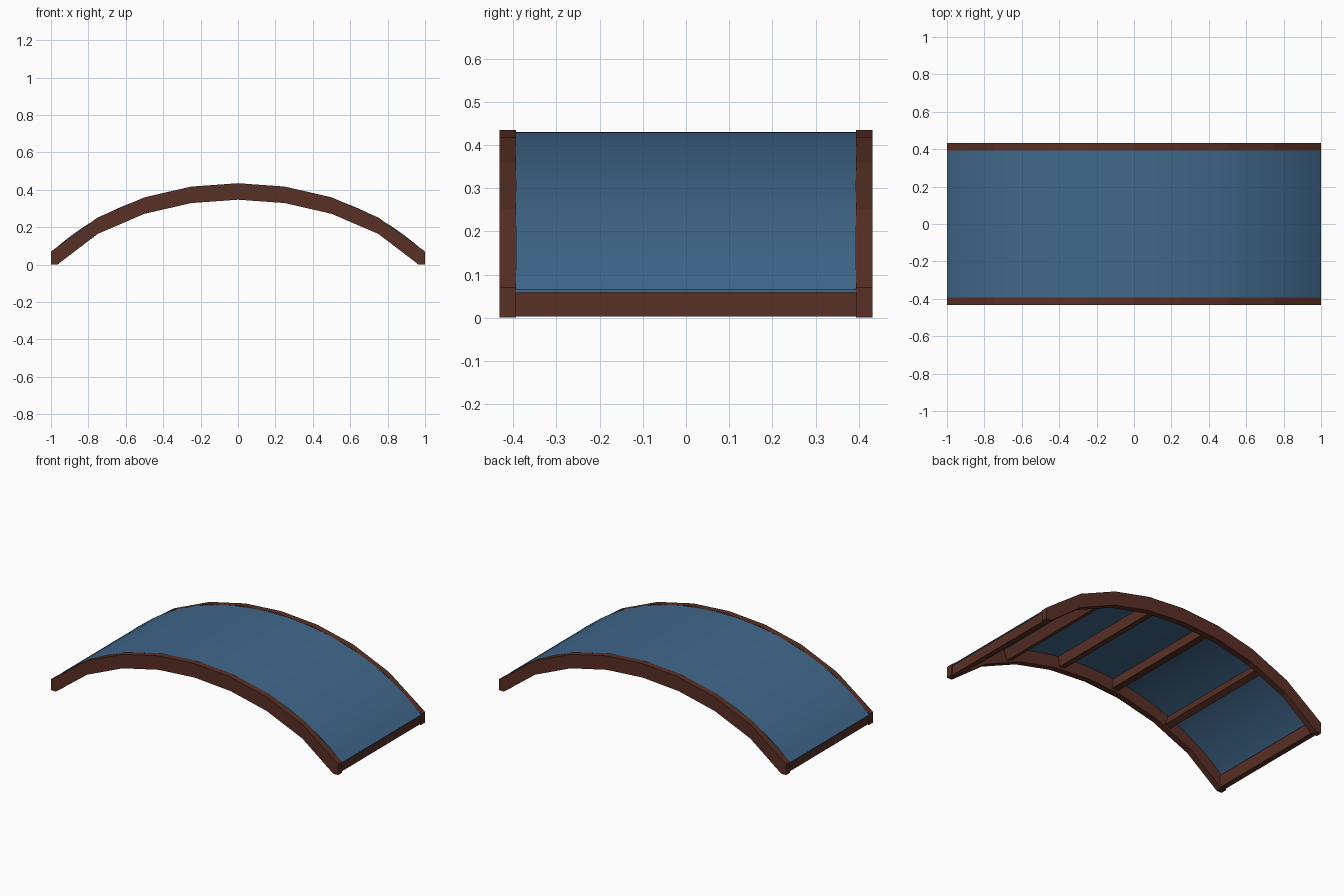
import bpy
import bmesh
import math

if "Cube" in bpy.data.objects:
    bpy.data.objects.remove(bpy.data.objects["Cube"])


def material(name, rgb):
    m = bpy.data.materials.new(name)
    m.diffuse_color = (*rgb, 1)
    m.use_nodes = True
    m.node_tree.nodes["Principled BSDF"].inputs["Base Color"].default_value = m.diffuse_color
    return m


WOOD = material("dark_brown_wood", (0.098, 0.029, 0.018))
BLUE = material("blue_panel", (0.052, 0.138, 0.26))


def extrude_profile(name, pts, y0, y1, mat):
    """Extrude a closed x/z outline from y0 to y1."""
    bm = bmesh.new()
    face = bm.faces.new([bm.verts.new((x, y0, z)) for x, z in pts])
    ext = bmesh.ops.extrude_face_region(bm, geom=[face])["geom"]
    moved = [g for g in ext if isinstance(g, bmesh.types.BMVert)]
    bmesh.ops.translate(bm, verts=moved, vec=(0, y1 - y0, 0))
    bmesh.ops.recalc_face_normals(bm, faces=bm.faces)
    me = bpy.data.meshes.new(name)
    bm.to_mesh(me)
    bm.free()
    me.materials.append(mat)
    ob = bpy.data.objects.new(name, me)
    bpy.context.collection.objects.link(ob)
    return ob


def arch(x):
    """Height of the rail top."""
    return 0.435 - 0.285 * x**2 - 0.06 * x**4 - 0.02 * x**6


# Faceted side rails with feet cut flat on the ground
xs = [i / 4 - 1 for i in range(9)]
outline = [(x, arch(x)) for x in xs]
outline += [(1, 0), (0.966, 0)]
outline += [(x, arch(x) - 0.088) for x in reversed(xs[1:-1])]
outline += [(-0.966, 0), (-1, 0)]
extrude_profile("front_rail", outline, -0.432, -0.394, WOOD)
extrude_profile("back_rail", outline, 0.394, 0.432, WOOD)

# Thin curved deck between the rails
N = 32
xs = [2 * i / N - 1 for i in range(N + 1)]
deck = [(x, arch(x) - 0.005) for x in xs]
deck += [(x, arch(x) - 0.012) for x in reversed(xs)]
panel = extrude_profile("deck_panel", deck, -0.394, 0.394, BLUE)
bpy.context.view_layer.objects.active = panel
panel.select_set(True)
bpy.ops.object.shade_smooth_by_angle(angle=math.radians(30))

# Cross bars under the deck, tilted along the arch
for x in (-0.6, -0.2, 0.2, 0.6):
    slope = (arch(x + 0.05) - arch(x - 0.05)) / 0.1
    a = math.atan(slope)
    c, s = math.cos(a), math.sin(a)
    z = arch(x) - 0.011
    bar = [(x + u * c - v * s, z + u * s + v * c)
           for u, v in ((-0.02, 0), (0.02, 0), (0.02, -0.064), (-0.02, -0.064))]
    extrude_profile("cross_bar", bar, -0.395, 0.395, WOOD)

# Upright end bars
for sx in (-1, 1):
    bar = [(sx * 0.958, 0.003), (sx * 0.992, 0.003),
           (sx * 0.992, 0.063), (sx * 0.958, 0.08)]
    extrude_profile("end_bar", bar, -0.395, 0.395, WOOD)
